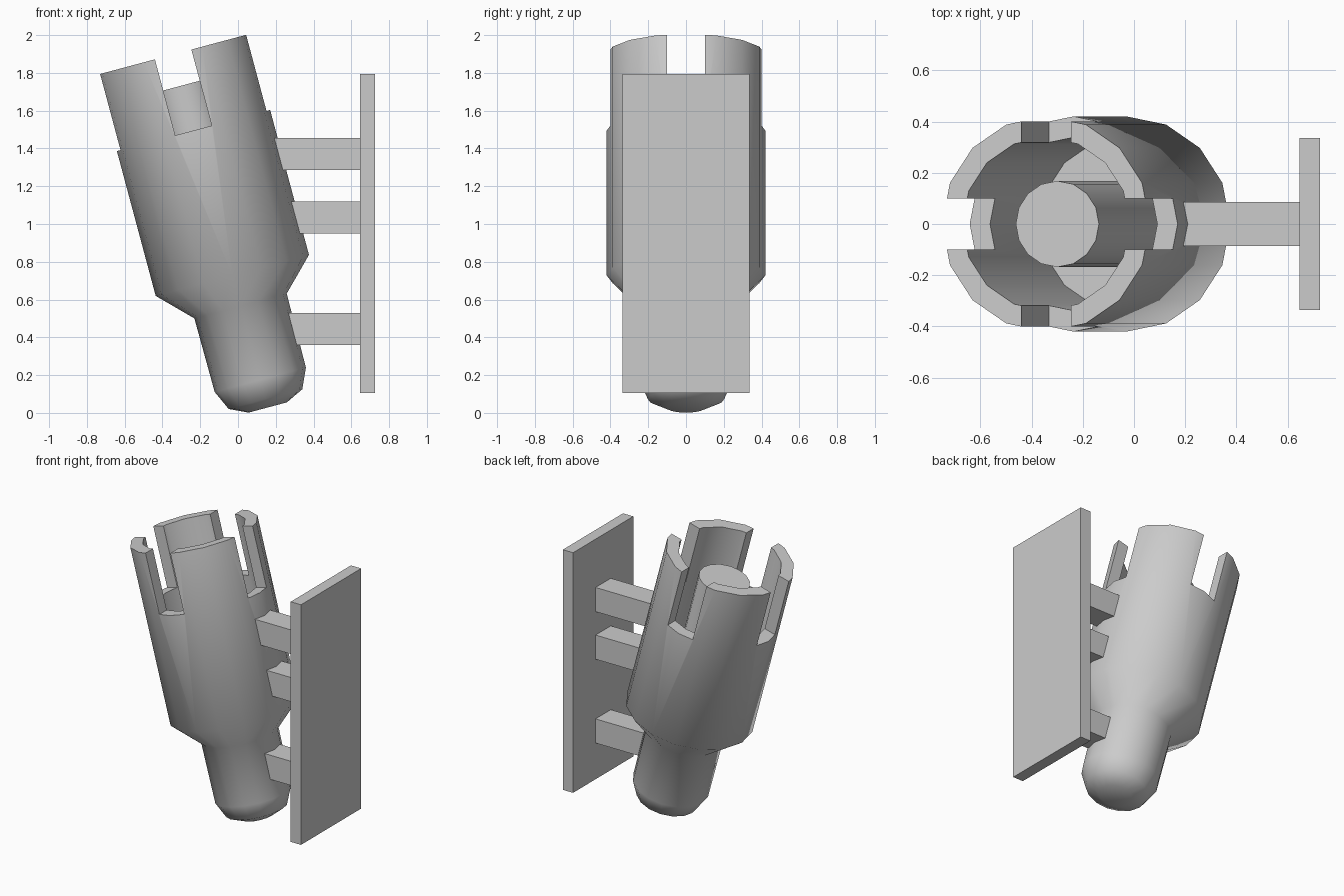
import bpy, bmesh
from math import radians, pi
from mathutils import Matrix, Vector

if "Cube" in bpy.data.objects:
    bpy.data.objects.remove(bpy.data.objects["Cube"])

SIDES = 16
# Tilted axis frame: local origin is the shoulder of the body
FRAME = Matrix.Translation((-0.03, 0, 0.728)) @ Matrix.Rotation(radians(-15), 4, 'Y')


def add_object(name, bm, matrix=Matrix()):
    bmesh.ops.recalc_face_normals(bm, faces=bm.faces)
    mesh = bpy.data.meshes.new(name)
    bm.to_mesh(mesh)
    bm.free()
    ob = bpy.data.objects.new(name, mesh)
    ob.matrix_world = matrix
    bpy.context.collection.objects.link(ob)
    return ob


def lathe(name, profile):
    """Spin (radius, height) points around the tilted axis, capping both ends."""
    bm = bmesh.new()
    verts = [bm.verts.new((r, 0, h)) for r, h in profile]
    edges = [bm.edges.new(p) for p in zip(verts, verts[1:])]
    bmesh.ops.spin(bm, geom=verts + edges, axis=(0, 0, 1), cent=(0, 0, 0),
                   angle=2 * pi, steps=SIDES, use_merge=True)
    bmesh.ops.remove_doubles(bm, verts=bm.verts, dist=1e-4)
    bmesh.ops.holes_fill(bm, edges=bm.edges, sides=0)
    return add_object(name, bm, FRAME)


def box(name, lo, hi, matrix=Matrix()):
    lo, hi = Vector(lo), Vector(hi)
    bm = bmesh.new()
    bmesh.ops.create_cube(bm, size=1, matrix=Matrix.Translation((lo + hi) / 2)
                          @ Matrix.Diagonal((*(hi - lo), 1)))
    return add_object(name, bm, matrix)


def select(ob):
    bpy.ops.object.select_all(action='DESELECT')
    ob.select_set(True)
    bpy.context.view_layer.objects.active = ob


# Hollow body with rounded tip, cone shoulder and open cup
body = lathe("body", [(0.105, -0.724), (0.202, -0.678), (0.25, -0.572), (0.253, -0.168),
                      (0.42, 0), (0.42, 1.211), (0.338, 1.211), (0.338, 0.04)])

# Four slots in the rim, cut by two crossed boxes
for name, x, y in (("slot_cutter_a", 0.6, 0.1), ("slot_cutter_b", 0.1, 0.6)):
    cutter = box(name, (-x, -y, 0.794), (x, y, 1.4), FRAME)
    cutter.hide_render = True
    select(body)
    mod = body.modifiers.new("slots", 'BOOLEAN')
    mod.operation, mod.solver, mod.object = 'DIFFERENCE', 'EXACT', cutter
    bpy.ops.object.modifier_apply(modifier=mod.name)
    bpy.data.objects.remove(cutter)

# Post standing inside the cup
post = lathe("inner_post", [(0.168, 0.03), (0.168, 1.04)])

for ob in (body, post):
    select(ob)
    bpy.ops.object.shade_smooth_by_angle(angle=radians(50))

# Mounting plate and the three bars that carry the body
box("mounting_plate", (0.645, -0.335, 0.105), (0.725, 0.335, 1.795))
for name, x, z in (("upper_bar", 0.18, 1.285), ("middle_bar", 0.27, 0.95), ("lower_bar", 0.2, 0.36)):
    box(name, (x, -0.085, z), (0.65, 0.085, z + 0.17))
